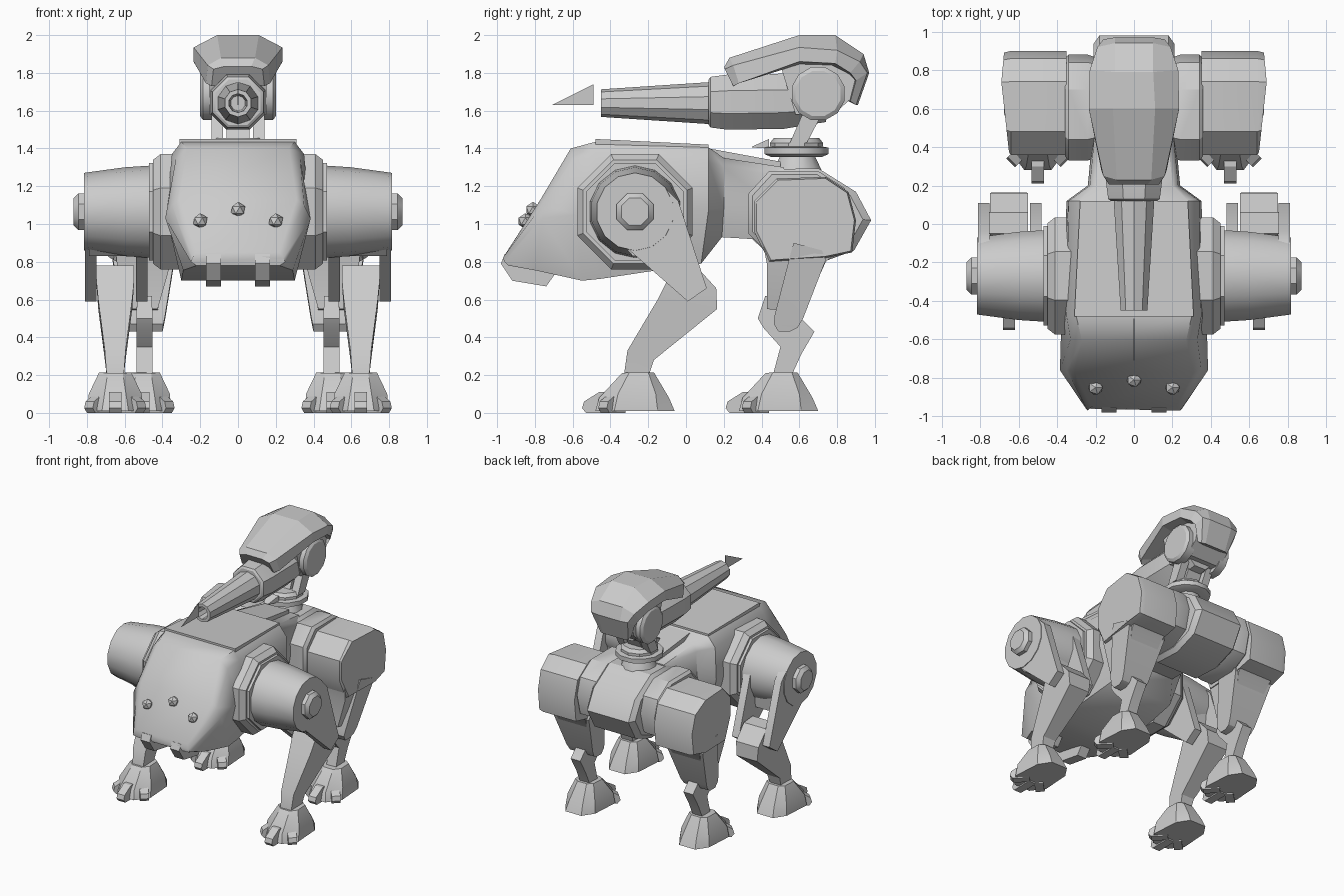
import bpy, bmesh, math
from mathutils import Vector


def make(name, rings, mirror=False, smooth=32):
    """Skin a list of equal-length closed rings, cap both ends."""
    bm = bmesh.new()
    vs = [[bm.verts.new(p) for p in r] for r in rings]
    n = len(rings[0])
    for a, b in zip(vs, vs[1:]):
        for i in range(n):
            j = (i + 1) % n
            bm.faces.new((a[i], a[j], b[j], b[i]))
    bm.faces.new(vs[0])
    bm.faces.new(vs[-1])
    bmesh.ops.recalc_face_normals(bm, faces=bm.faces)
    me = bpy.data.meshes.new(name)
    bm.to_mesh(me)
    bm.free()
    ob = bpy.data.objects.new(name, me)
    bpy.context.collection.objects.link(ob)
    if mirror:
        ob.modifiers.new("Mirror", 'MIRROR')
    if smooth:
        bpy.ops.object.select_all(action='DESELECT')
        ob.select_set(True)
        bpy.context.view_layer.objects.active = ob
        bpy.ops.object.shade_smooth_by_angle(angle=math.radians(smooth))
    return ob


def loft(name, halves, cx=0, **kw):
    """Sections given as the +x half, mirrored about cx."""
    return make(name, [[(cx + x, y, z) for x, y, z in h] +
                       [(cx - x, y, z) for x, y, z in reversed(h)] for h in halves], **kw)


def limb(name, secs, cx, **kw):
    """Box limb: sections of front y,z, back y,z and half width."""
    return loft(name, [[(w, y0, z0), (w, y1, z1)] for y0, z0, y1, z1, w in secs], cx,
                mirror=True, **kw)


def xloft(name, prof, steps, c=(0, 0), **kw):
    """Side profile (y, z) swept along x, scaled about c at each step."""
    return make(name, [[(x, c[0] + (y - c[0]) * s, c[1] + (z - c[1]) * s) for y, z in prof]
                       for x, s in steps], **kw)


def ngon(n, c, r):
    o = math.pi / n
    return [(c[0] + r * math.cos(o + 2 * math.pi * i / n),
             c[1] + r * math.sin(o + 2 * math.pi * i / n)) for i in range(n)]


# Main hull, nose to waist
loft("front_hull", [
    [(.22, -.95, .85), (.24, -.97, .82), (.25, -.96, .80), (.22, -.94, .78)],
    [(.31, -.77, 1.13), (.35, -.76, 1.10), (.385, -.76, 1.03), (.29, -.80, .755)],
    [(.27, -.61, 1.40), (.33, -.60, 1.34), (.38, -.58, 1.05), (.30, -.55, .70)],
    [(.30, -.48, 1.435), (.35, -.48, 1.37), (.38, -.45, 1.05), (.30, -.45, .71)],
    [(.28, .12, 1.405), (.34, .12, 1.33), (.35, .12, 1.08), (.27, .08, .79)],
    [(.20, .20, 1.35), (.23, .20, 1.30), (.24, .20, 1.08), (.20, .19, .93)],
    [(.17, .52, 1.30), (.20, .52, 1.25), (.21, .52, 1.05), (.18, .52, .91)]], smooth=45)
loft("top_plate", [[(.31, -.48, 1.45), (.31, -.48, 1.42)], [(.28, .12, 1.42), (.28, .12, 1.39)]])
loft("spine_rail", [[(.13, .12, 1.40), (.13, .12, 1.37)], [(.10, .5, 1.33), (.10, .5, 1.28)]])
loft("spine_spur", [[(.02, .35, 1.41), (.02, .35, 1.405)], [(.05, .44, 1.45), (.05, .44, 1.40)]])

# Nose lamps and teeth
for x, y, z in [(0, -.81, 1.075), (.2, -.85, 1.015), (-.2, -.85, 1.015)]:
    bm = bmesh.new()
    bmesh.ops.create_icosphere(bm, subdivisions=1, radius=.042)
    bmesh.ops.translate(bm, verts=bm.verts, vec=(x, y, z))
    me = bpy.data.meshes.new("nose_lamp")
    bm.to_mesh(me)
    bm.free()
    bpy.context.collection.objects.link(bpy.data.objects.new("nose_lamp", me))
tooth = [(-.96, .84), (-.98, .79), (-.92, .70), (-.74, .67), (-.69, .74), (-.8, .8)]
xloft("tooth", tooth, [(.09, 1), (.17, 1)], mirror=True)

# Rear hull barrel and its side collars
RC = (.62, 1.05)
rear = [(.46, 1.29), (.70, 1.295), (.90, 1.17), (.98, 1.02), (.89, .86),
        (.70, .79), (.48, .80), (.34, .93), (.34, 1.17)]
xloft("rear_hull", rear, [(-.21, .88), (-.18, 1), (.18, 1), (.21, .88)], RC)
collar = [(.44, 1.28), (.70, 1.28), (.84, 1.19), (.88, 1.06), (.84, .90),
          (.70, .82), (.46, .82), (.33, .95), (.33, 1.16)]
xloft("rear_collar", collar, [(.19, .94), (.24, 1), (.34, 1), (.36, .92)], RC, mirror=True)

# Rear hip housings: outer face swells towards the back
hip = [(.36, .96), (.36, 1.12), (.48, 1.24), (.74, 1.25), (.86, 1.17),
       (.90, 1.02), (.88, .85), (.74, .82), (.44, .80)]
HC = (.68, 1.03)
hip_rings = []
for x, s, swell in [(.35, 1, 0), (.64, 1, 0), (.65, .96, .06)]:
    hip_rings.append([(x + swell * max(0, min(1, (y - .36) / .38, (1.2 - y) / .46)) * .66,
                       HC[0] + (y - HC[0]) * s, HC[1] + (z - HC[1]) * s) for y, z in hip])
make("rear_hip", hip_rings, mirror=True)

# Rear legs
limb("rear_thigh", [(.41, .88, .82, .88, .15), (.43, .78, .74, .80, .14),
                    (.43, .55, .62, .53, .075)], .5)
limb("rear_thigh_bracket", [(.57, .90, .72, .86, .175), (.55, .83, .74, .81, .165),
                            (.47, .52, .62, .50, .115), (.465, .47, .59, .45, .105),
                            (.49, .43, .55, .43, .10)], .5)
limb("rear_shin", [(.42, .62, .55, .62, .04), (.38, .50, .60, .51, .042),
                   (.41, .45, .68, .43, .042), (.50, .35, .61, .31, .042),
                   (.46, .20, .56, .20, .042)], .495)

# Front shoulders
SC = (-.27, 1.065)
xloft("shoulder_disc", ngon(8, SC, .33), [(.30, 1), (.41, 1), (.45, .9)], SC, mirror=True)
xloft("shoulder_collar", ngon(8, SC, .28), [(.44, 1), (.47, 1)], SC, mirror=True)
xloft("shoulder_pod", ngon(14, SC, .245), [(.45, 1), (.6, .96), (.815, .84)], SC, mirror=True)
xloft("shoulder_hub", ngon(8, SC, .105), [(.80, 1), (.845, 1), (.87, .75)], SC, mirror=True)

# Front legs: forked thigh, tapered shin
fork = [(-.43, 1.15), (-.30, 1.25), (-.12, 1.2), (-.04, 1.12), (.11, .66), (.01, .59), (-.43, .975)]
for name, x0, x1 in [("thigh_plate_inner", .48, .54), ("thigh_plate_outer", .75, .81)]:
    xloft(name, fork, [(x0, 1), (x1, 1)], SC, mirror=True)
xloft("thigh_web", [(-.42, 1.12), (-.43, .98), (-.28, .83), (-.10, .83), (-.07, 1.10)],
      [(.5, 1), (.79, 1)], SC, mirror=True)
limb("front_shin", [(-.05, .78, .06, .77, .10), (-.11, .68, .16, .66, .098),
                    (-.15, .60, .165, .55, .09), (-.31, .33, -.17, .28, .055),
                    (-.33, .19, -.20, .19, .045)], .65)

# Feet with three splayed toes
for label, cx, cy in [("front", .65, -.27), ("rear", .5, .49)]:
    loft(label + "_foot", [
        [(.07, cy - .21, .01), (.145, cy - .11, .01), (.13, cy + .12, .01), (.07, cy + .21, .01)],
        [(.06, cy - .19, .08), (.14, cy - .09, .10), (.12, cy + .11, .10), (.06, cy + .18, .08)],
        [(.04, cy - .07, .21), (.085, cy - .03, .215), (.08, cy + .07, .215), (.04, cy + .10, .215)]],
        cx, mirror=True)
    for a, tip in [(-45, .2), (0, .25), (45, .2)]:
        t = math.radians(a)
        d, s = Vector((math.sin(t), -math.cos(t), 0)), Vector((math.cos(t), math.sin(t), 0))
        o = Vector((cx, cy - .03, 0))
        rings = [[o + d * u + s * w + Vector((0, 0, z)) for u, z in
                  [(.06, 0), (tip - .02, 0), (tip, .025), (tip - .01, .06), (tip - .09, .11), (.06, .11)]]
                 for w in (-.032, .032)]
        make(label + "_toe", rings, mirror=True)


# Turret: stacked rings, then neck struts
def stack(name, n, cy, steps):
    make(name, [[(x, y, z) for x, y in ngon(n, (0, cy), r)] for z, r in steps])


stack("neck_base", 12, .59, [(1.22, .15), (1.29, .13), (1.37, .09)])
stack("neck_ring", 12, .585, [(1.355, .14), (1.37, .175), (1.405, .175), (1.41, .14)])
stack("neck_ring_upper", 10, .585, [(1.40, .14), (1.43, .14), (1.455, .12)])
strut = [(.55, 1.43), (.64, 1.43), (.76, 1.66), (.66, 1.68)]
xloft("neck_strut", strut, [(.08, 1), (.14, 1)], mirror=True)
xloft("neck_core", [(.55, 1.42), (.62, 1.42), (.72, 1.6), (.64, 1.62)], [(-.06, 1), (.06, 1)])


# Cannon with hollow muzzle
def along_y(name, n, steps):
    make(name, [[(x, y, z) for x, z in ngon(n, (0, zc), r)] for y, zc, r in steps])


along_y("cannon_barrel", 10, [(-.25, 1.64, .04), (-.45, 1.64, .05), (-.45, 1.64, .073),
                              (.14, 1.64, .112)])
along_y("cannon_mantle", 8, [(.12, 1.645, .13), (.13, 1.645, .145), (.22, 1.645, .158),
                             (.52, 1.65, .158), (.74, 1.66, .13)])
xloft("sight_fin", [(-.71, 1.63), (-.49, 1.63), (-.49, 1.74)], [(-.002, 1), (.002, 1)])

# Head core, pivots and armoured hood
xloft("head_core", [(.5, 1.84), (.8, 1.86), (.9, 1.78), (.87, 1.66), (.78, 1.58), (.58, 1.58)],
      [(-.15, 1), (.15, 1)])
EC = (.70, 1.69)
xloft("head_pivot", ngon(12, EC, .145), [(.12, 1), (.185, 1), (.20, .85)], EC, mirror=True)
loft("head_hood", [
    [(.07, .205, 1.835), (.13, .205, 1.82), (.14, .25, 1.73), (.08, .27, 1.74)],
    [(.09, .23, 1.88), (.16, .25, 1.84), (.17, .28, 1.745), (.10, .30, 1.765)],
    [(.11, .60, 2.0), (.235, .60, 1.935), (.235, .60, 1.86), (.14, .60, 1.845)],
    [(.10, .79, 2.0), (.23, .80, 1.92), (.23, .79, 1.85), (.14, .77, 1.84)],
    [(.10, .94, 1.90), (.19, .92, 1.86), (.20, .87, 1.80), (.12, .86, 1.79)],
    [(.10, .97, 1.80), (.16, .96, 1.80), (.18, .90, 1.76), (.10, .89, 1.76)],
    [(.09, .91, 1.63), (.12, .90, 1.63), (.13, .87, 1.65), (.08, .86, 1.65)]], smooth=0)
